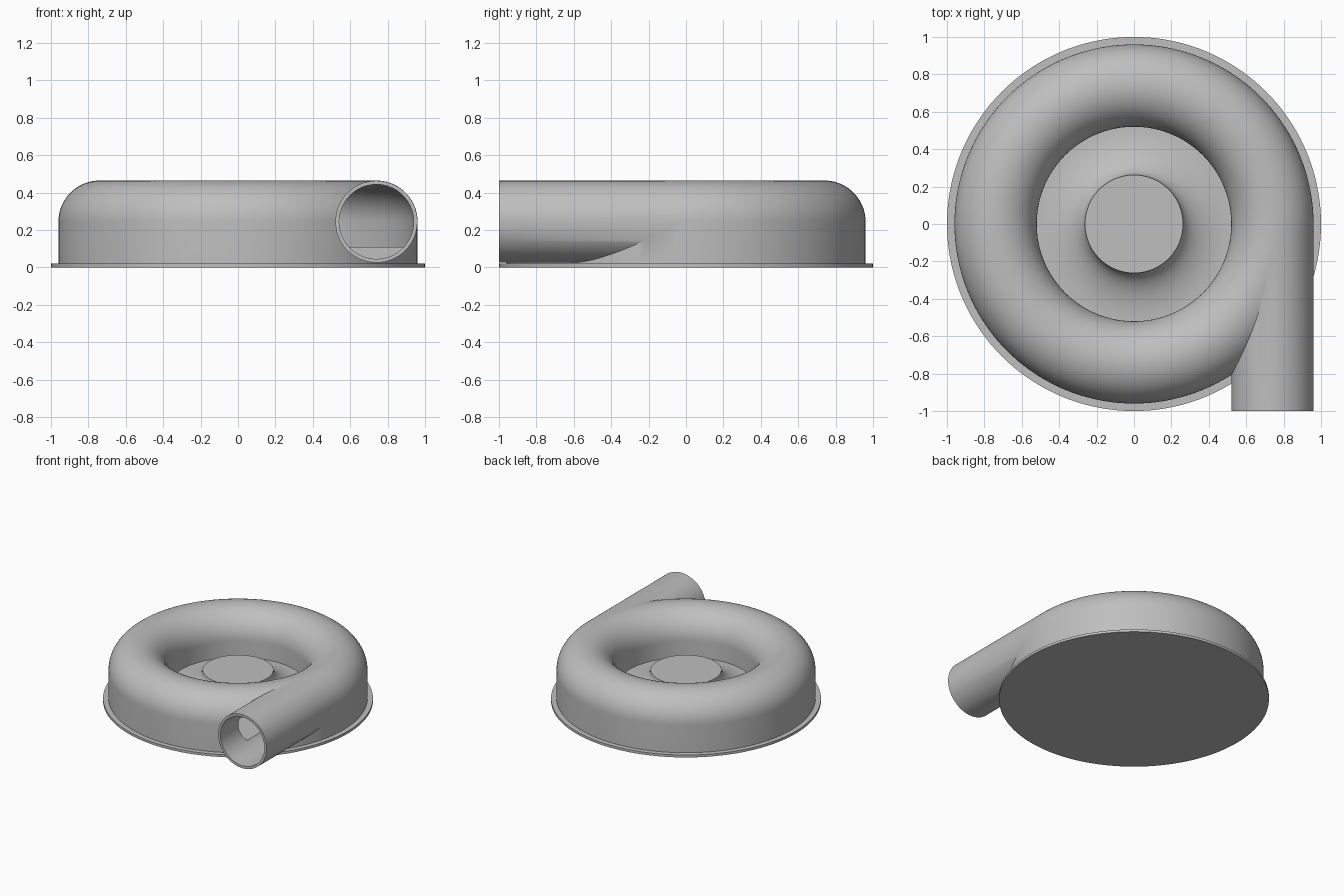
import bpy, bmesh, math
from mathutils import Matrix, Vector

if "Cube" in bpy.data.objects:
    bpy.data.objects.remove(bpy.data.objects["Cube"], do_unlink=True)

MID_R, MID_Z, TUBE = 0.74, 0.245, 0.22     # scroll centreline and section radius
WALL, FLOOR, PLATE = 0.02, 0.11, 0.02

grey = bpy.data.materials.new("housing_grey")
grey.use_nodes = True
colour = (0.52, 0.52, 0.52, 1)
grey.diffuse_color = colour
grey.node_tree.nodes["Principled BSDF"].inputs["Base Color"].default_value = colour


def make_object(name, bm):
    bmesh.ops.recalc_face_normals(bm, faces=bm.faces)
    mesh = bpy.data.meshes.new(name)
    bm.to_mesh(mesh)
    bm.free()
    mesh.materials.append(grey)
    obj = bpy.data.objects.new(name, mesh)
    bpy.context.collection.objects.link(obj)
    return obj


def revolve(name, profile, steps=144):
    """Spin a closed (radius, height) profile around z."""
    bm = bmesh.new()
    verts = [bm.verts.new((r, 0, z)) for r, z in profile]
    edges = [bm.edges.new((verts[i - 1], verts[i])) for i in range(len(verts))]
    bmesh.ops.spin(bm, geom=verts + edges, axis=(0, 0, 1), cent=(0, 0, 0),
                   angle=math.tau, steps=steps, use_merge=True)
    bmesh.ops.remove_doubles(bm, verts=bm.verts, dist=1e-5)
    return make_object(name, bm)


def pipe(name, radius, y0, y1):
    """Solid cylinder along y at the scroll centreline."""
    bm = bmesh.new()
    place = (Matrix.Translation(Vector((MID_R, (y0 + y1) / 2, MID_Z)))
             @ Matrix.Rotation(math.pi / 2, 4, "X"))
    bmesh.ops.create_cone(bm, cap_ends=True, segments=80, radius1=radius,
                          radius2=radius, depth=y1 - y0, matrix=place)
    return make_object(name, bm)


def scroll_profile(radius, bottom):
    """Half-round top on straight walls."""
    arc = [(MID_R + radius * math.cos(a), MID_Z + radius * math.sin(a))
           for a in (math.pi * i / 36 for i in range(37))]
    return [(MID_R + radius, bottom)] + arc + [(MID_R - radius, bottom)]


def combine(target, tool, operation):
    mod = target.modifiers.new(operation.lower(), "BOOLEAN")
    mod.operation, mod.solver, mod.object = operation, "EXACT", tool
    bpy.context.view_layer.objects.active = target
    bpy.ops.object.modifier_apply(modifier=mod.name)
    bpy.data.objects.remove(tool, do_unlink=True)


# Mounting plate
plate = revolve("base_plate", [(0, 0), (1, 0), (1, PLATE), (0, PLATE)])

# Scroll housing with tangential outlet, hollowed by chamber and bore
housing = revolve("scroll_housing", scroll_profile(TUBE, PLATE - 0.005))
combine(housing, pipe("outlet_pipe", TUBE - 0.001, -1, 0.02), "UNION")
combine(housing, revolve("chamber", scroll_profile(TUBE - WALL, FLOOR)), "DIFFERENCE")
combine(housing, pipe("outlet_bore", TUBE - WALL - 0.001, -1.1, 0), "DIFFERENCE")

# Central hub with a concave flare down to the chamber floor
HUB_R, HUB_TOP, EYE = 0.262, 0.25, MID_R - TUBE + 0.005
flare = [(EYE - (EYE - HUB_R) * math.cos(a), HUB_TOP - (HUB_TOP - FLOOR) * math.sin(a))
         for a in (math.pi / 2 * i / 16 for i in range(17))]
hub = revolve("centre_hub", [(0, HUB_TOP)] + flare + [(EYE, 0.01), (0, 0.01)])

for obj in (plate, housing, hub):
    bpy.ops.object.select_all(action="DESELECT")
    obj.select_set(True)
    bpy.context.view_layer.objects.active = obj
    bpy.ops.object.shade_smooth_by_angle(angle=math.radians(32))
